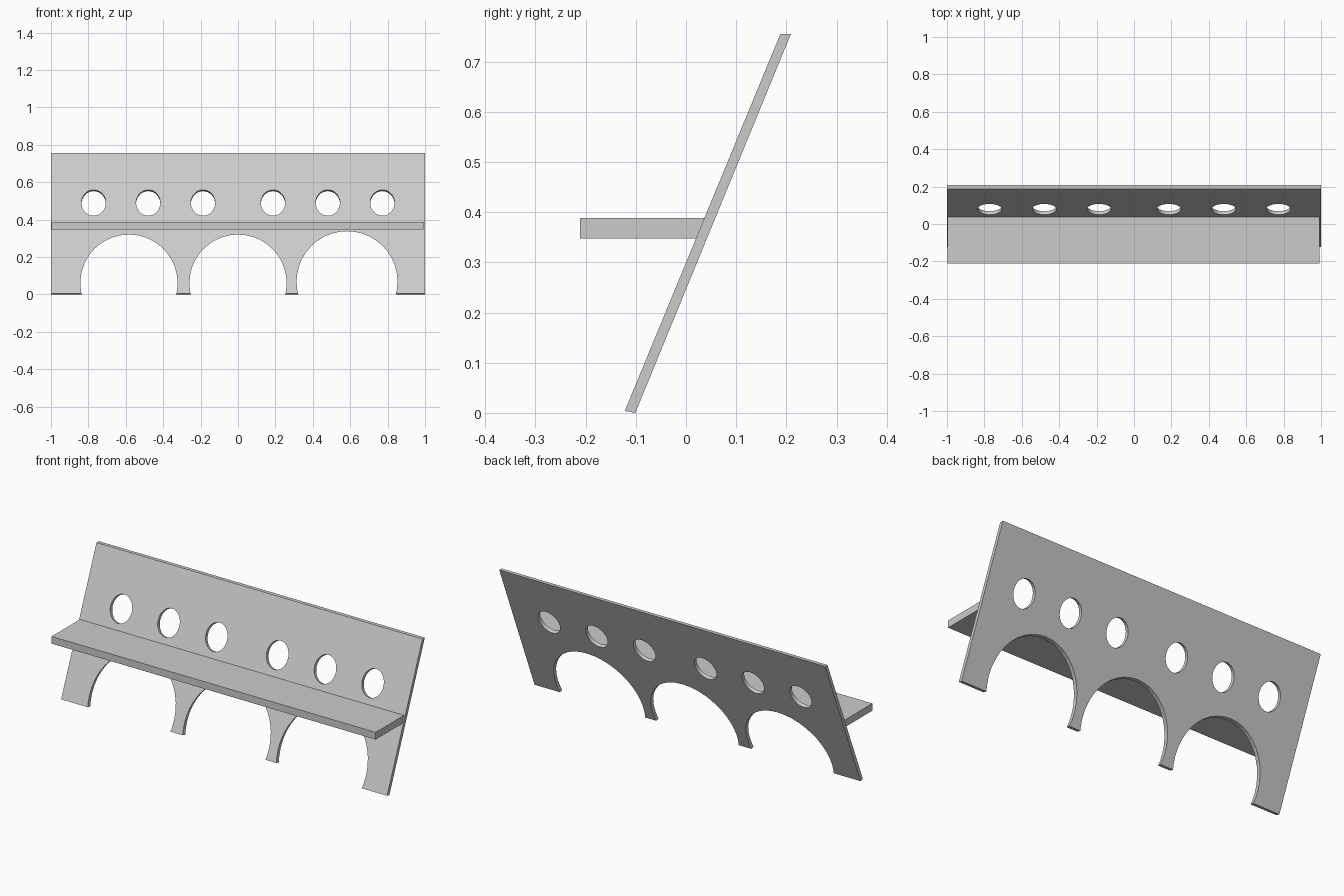
import bpy
import bmesh
import math
from mathutils import Matrix, Vector

default_cube = bpy.data.objects.get("Cube")
if default_cube:
    bpy.data.objects.remove(default_cube, do_unlink=True)

grey = bpy.data.materials.new("light grey")
grey.use_nodes = True
colour = (0.6, 0.6, 0.6, 1)
grey.diffuse_color = colour
grey.node_tree.nodes["Principled BSDF"].inputs["Base Color"].default_value = colour


def add_object(name, bm):
    bmesh.ops.recalc_face_normals(bm, faces=bm.faces)
    mesh = bpy.data.meshes.new(name)
    bm.to_mesh(mesh)
    bm.free()
    mesh.materials.append(grey)
    obj = bpy.data.objects.new(name, mesh)
    bpy.context.collection.objects.link(obj)
    return obj


def side_prism(name, profile, x0, x1):
    """Extrude a (y, z) side profile from x0 to x1."""
    bm = bmesh.new()
    face = bm.faces.new([bm.verts.new((x0, y, z)) for y, z in profile])
    new = bmesh.ops.extrude_face_region(bm, geom=[face])["geom"]
    verts = [v for v in new if isinstance(v, bmesh.types.BMVert)]
    bmesh.ops.translate(bm, verts=verts, vec=(x1 - x0, 0, 0))
    return add_object(name, bm)


def add_cylinder(bm, centre, rx, rz, tilt, segments):
    """Cutter whose axis runs along y, then leans by tilt about x."""
    matrix = (Matrix.Translation(Vector(centre))
              @ Matrix.Rotation(math.pi / 2 - tilt, 4, "X")
              @ Matrix.Diagonal((rx, rz, 1, 1)))
    bmesh.ops.create_cone(bm, cap_ends=True, segments=segments,
                          radius1=1, radius2=1, depth=0.8, matrix=matrix)


def cut(target, cutter):
    mod = target.modifiers.new("cut", "BOOLEAN")
    mod.operation = "DIFFERENCE"
    mod.solver = "EXACT"
    mod.object = cutter
    bpy.context.view_layer.objects.active = target
    bpy.ops.object.modifier_apply(modifier=mod.name)
    bpy.data.objects.remove(cutter, do_unlink=True)


# Leaning back panel
bottom_y, top_y, height, depth = -0.122, 0.188, 0.755, 0.021
slope = (top_y - bottom_y) / height
lean = math.atan(slope)
panel = side_prism("back_panel", [(bottom_y, 0.004), (bottom_y + depth, 0),
                                  (top_y + depth, height), (top_y, height)], -1, 1)

# Three arches between the feet
bm = bmesh.new()
for x, z, r in ((-0.583, 0.06, 0.26), (0, 0.06, 0.26), (0.583, 0.068, 0.27)):
    add_cylinder(bm, (x, 0, z), r, r, 0, 40)
cut(panel, add_object("arch_cutter", bm))

# Row of round holes, square to the panel
bm = bmesh.new()
hole_z = 0.49
for x in (0.187, 0.48, 0.772):
    for side in (-1, 1):
        add_cylinder(bm, (side * x, bottom_y + slope * hole_z, hole_z),
                     0.065, 0.075, lean, 32)
cut(panel, add_object("hole_cutter", bm))

# Seat shelf, its back edge following the panel
low, high, front = 0.348, 0.388, -0.211
side_prism("seat_shelf", [(front, low), (bottom_y + slope * low + 0.003, low),
                          (bottom_y + slope * high + 0.003, high), (front, high)],
           -0.996, 0.993)
